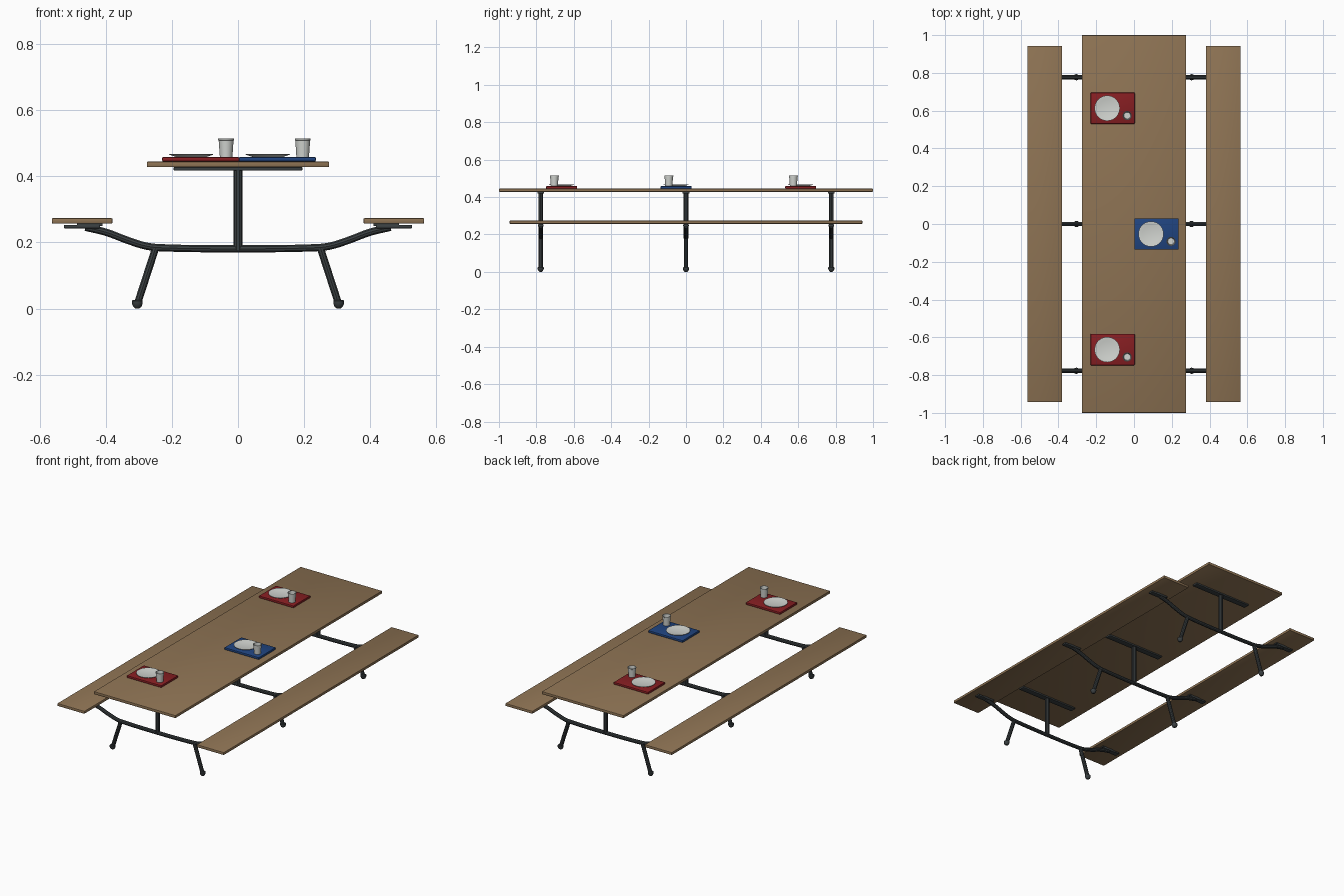
import bpy, bmesh, math
from mathutils import Vector

if "Cube" in bpy.data.objects:
    bpy.data.objects.remove(bpy.data.objects["Cube"])


def material(name, rgb):
    m = bpy.data.materials.new(name)
    m.diffuse_color = (*rgb, 1)
    m.use_nodes = True
    m.node_tree.nodes["Principled BSDF"].inputs["Base Color"].default_value = m.diffuse_color
    return m


WOOD = material("brown wood", (0.270, 0.172, 0.088))
METAL = material("dark metal", (0.042, 0.050, 0.053))
RED = material("red tray plastic", (0.242, 0.013, 0.016))
BLUE = material("blue tray plastic", (0.0144, 0.058, 0.216))
WHITE = material("white ceramic", (0.64, 0.66, 0.63))


def add_object(name, mesh, mat):
    mesh.materials.clear()
    mesh.materials.append(mat)
    for p in mesh.polygons:
        p.use_smooth = True
    mesh.set_sharp_from_angle(angle=math.radians(35))
    ob = bpy.data.objects.new(name, mesh)
    bpy.context.collection.objects.link(ob)
    return ob


def from_bmesh(name, bm, mat):
    bmesh.ops.recalc_face_normals(bm, faces=bm.faces)
    me = bpy.data.meshes.new(name)
    bm.to_mesh(me)
    bm.free()
    return add_object(name, me, mat)


def box(name, lo, hi, mat, bevel=0.0):
    bm = bmesh.new()
    bmesh.ops.create_cube(bm, size=1)
    for v in bm.verts:
        v.co = Vector([(a + b) / 2 + c * (b - a) for a, b, c in zip(lo, hi, v.co)])
    if bevel:
        bmesh.ops.bevel(bm, geom=bm.edges[:], offset=bevel, segments=2,
                        profile=0.5, affect='EDGES')
    return from_bmesh(name, bm, mat)


def lathe(name, profile, centre, mat, n=32):
    """Revolve (radius, z) points round a vertical axis; radius 0 closes the ends."""
    bm = bmesh.new()
    rings = []
    for r, z in profile:
        k = 1 if r == 0 else n
        rings.append([bm.verts.new((centre[0] + r * math.cos(2 * math.pi * i / n),
                                    centre[1] + r * math.sin(2 * math.pi * i / n),
                                    centre[2] + z)) for i in range(k)])
    for a, b in zip(rings, rings[1:]):
        for i in range(n):
            j = (i + 1) % n
            vs = [a[i % len(a)], a[j % len(a)], b[j % len(b)], b[i % len(b)]]
            bm.faces.new(list(dict.fromkeys(vs)))
    return from_bmesh(name, bm, mat)


def tube(name, pts, radius, mat, smooth=False):
    cu = bpy.data.curves.new(name, 'CURVE')
    cu.dimensions = '3D'
    cu.bevel_depth = radius
    cu.bevel_resolution = 3
    cu.use_fill_caps = True
    if smooth:
        sp = cu.splines.new('BEZIER')
        sp.resolution_u = 6
        sp.bezier_points.add(len(pts) - 1)
        for b, p in zip(sp.bezier_points, pts):
            b.co = p
            b.handle_left_type = b.handle_right_type = 'AUTO'
    else:
        sp = cu.splines.new('POLY')
        sp.points.add(len(pts) - 1)
        for b, p in zip(sp.points, pts):
            b.co = (*p, 1)
    tmp = bpy.data.objects.new(name + "_path", cu)
    bpy.context.collection.objects.link(tmp)
    dg = bpy.context.evaluated_depsgraph_get()
    me = bpy.data.meshes.new_from_object(tmp.evaluated_get(dg))
    bpy.data.objects.remove(tmp)
    return add_object(name, me, mat)


# Table top and the two benches
box("table_top", (-0.276, -1, 0.428), (0.276, 1, 0.445), WOOD, 0.003)
for s, side in ((-1, "left"), (1, "right")):
    xs = sorted((s * 0.38, s * 0.564))
    box(side + "_bench", (xs[0], -0.943, 0.257), (xs[1], 0.943, 0.274), WOOD, 0.004)

# Three identical steel frames
for i, y in enumerate((-0.777, 0, 0.777)):
    tag = f"_{i + 1}"
    half = [(0.23, 0.184), (0.275, 0.1885), (0.33, 0.205), (0.40, 0.231), (0.462, 0.246)]
    path = [(-x, y, z) for x, z in reversed(half)] + [(x, y, z) for x, z in half]
    tube("bench_arm" + tag, path, 0.0115, METAL, smooth=True)
    tube("centre_post" + tag, [(0, y, 0.178), (0, y, 0.42)], 0.013, METAL)
    box("top_bracket" + tag, (-0.195, y - 0.018, 0.418), (0.195, y + 0.018, 0.428), METAL, 0.002)
    for s, side in ((-1, "left"), (1, "right")):
        xs = sorted((s * 0.418, s * 0.527))
        box(side + "_bench_bracket" + tag, (xs[0], y - 0.015, 0.243),
            (xs[1], y + 0.015, 0.253), METAL, 0.002)
        xs = sorted((s * 0.41, s * 0.487))
        box(side + "_bench_pad" + tag, (xs[0], y - 0.012, 0.25),
            (xs[1], y + 0.012, 0.2575), METAL)
        tube(side + "_leg" + tag, [(s * 0.25, y, 0.182), (s * 0.304, y, 0.016)], 0.0115, METAL)
        lathe(side + "_foot" + tag, [(0, 0.026), (0.013, 0.026), (0.0165, 0.023), (0.0165, 0.015),
                                     (0.012, 0.005), (0.006, 0), (0, 0)],
              (s * 0.305, y, 0), METAL, 16)

# Place settings: tray, plate and cup
for i, (x, y, mat) in enumerate(((-0.113, 0.613, RED), (0.119, -0.053, BLUE),
                                 (-0.113, -0.665, RED))):
    tag = f"_{i + 1}"
    box("tray" + tag, (x - 0.117, y - 0.083, 0.445), (x + 0.117, y + 0.083, 0.459), mat, 0.004)
    lathe("plate" + tag, [(0, 0), (0.045, 0), (0.067, 0.007), (0.067, 0.009),
                          (0.064, 0.009), (0.046, 0.004), (0, 0.004)],
          (x - 0.029, y, 0.459), WHITE, 40)
    lathe("cup" + tag, [(0, 0), (0.019, 0), (0.0225, 0.05), (0.024, 0.051), (0.024, 0.056),
                        (0.0215, 0.056), (0.0175, 0.004), (0, 0.004)],
          (x + 0.077, y - 0.039, 0.459), WHITE, 32)
